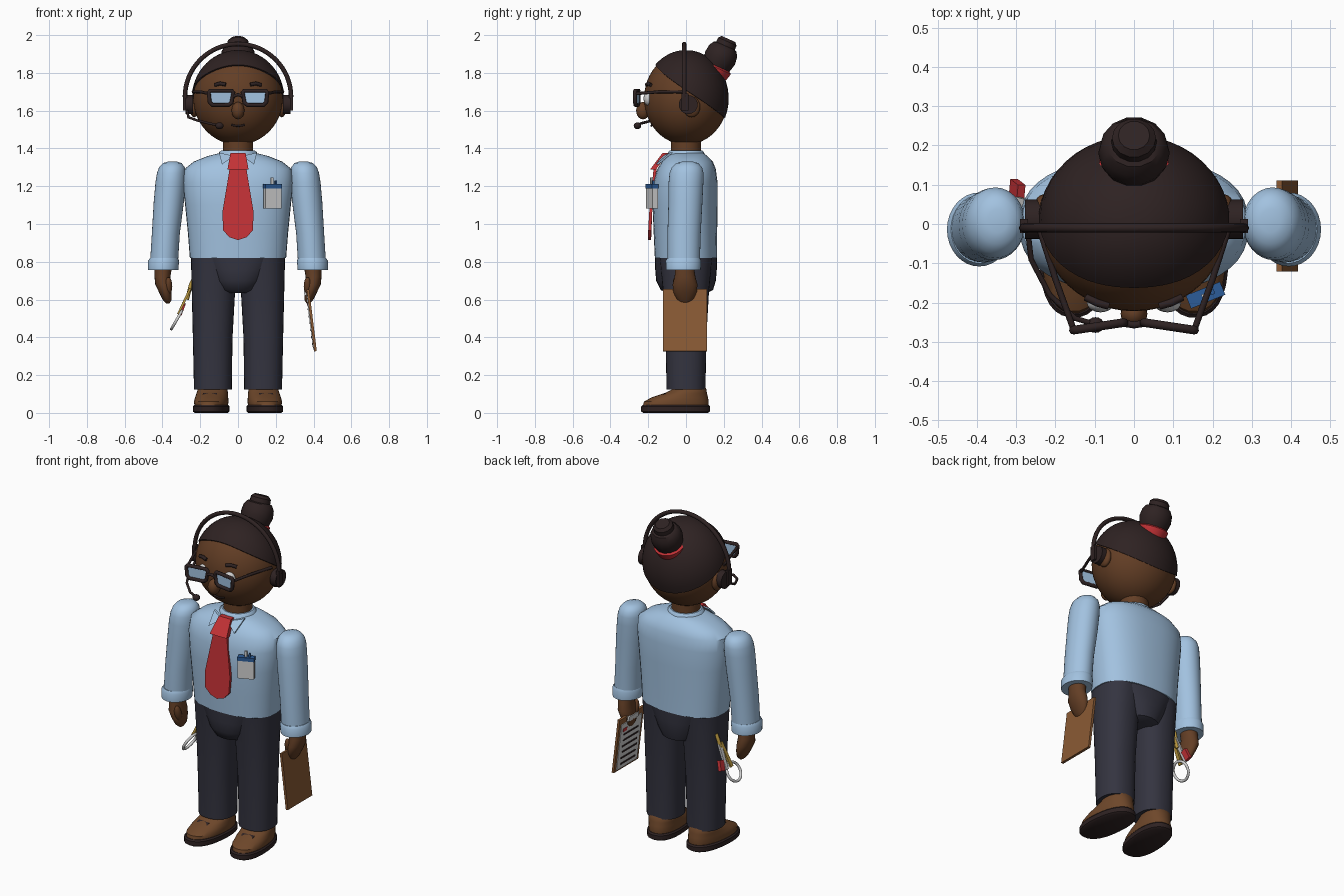
import bpy, math
from math import sin, cos, pi, radians
from mathutils import Vector, Matrix

if "Cube" in bpy.data.objects:
    bpy.data.objects.remove(bpy.data.objects["Cube"])


def material(name, hexa):
    lin = lambda c: c / 12.92 if c <= 0.04045 else ((c + 0.055) / 1.055) ** 2.4
    m = bpy.data.materials.new(name)
    m.diffuse_color = [lin(int(hexa[i:i + 2], 16) / 255) for i in (0, 2, 4)] + [1]
    m.use_nodes = True
    m.node_tree.nodes["Principled BSDF"].inputs["Base Color"].default_value = m.diffuse_color
    return m


SKIN = material("skin", "633E25")
DARK = material("dark_hair", "2E2222")
SHIRT = material("light_blue", "A2C2E0")
NAVY = material("trouser_grey", "343440")
RED = material("red", "C43236")
WHITE = material("white_grey", "CFCFCF")
BOARD = material("board_brown", "8A5A34")
SHOE = material("shoe_brown", "6E472A")
GOLD = material("gold", "B8963E")
BLUE = material("pen_blue", "2C5C98")


def finish(ob, mat, angle=40):
    ob.data.materials.append(mat)
    bpy.ops.object.select_all(action='DESELECT')
    ob.select_set(True)
    bpy.context.view_layer.objects.active = ob
    if angle:
        bpy.ops.object.shade_smooth_by_angle(angle=radians(angle))
    return ob


def mesh(name, verts, faces, mat, angle=40):
    me = bpy.data.meshes.new(name)
    me.from_pydata(verts, [], faces)
    ob = bpy.data.objects.new(name, me)
    bpy.context.collection.objects.link(ob)
    return finish(ob, mat, angle)


def skin_rings(name, rings, mat, angle=40):
    """Bridge closed rings of points and cap both ends."""
    n = len(rings[0])
    faces = [(r * n + i, r * n + (i + 1) % n, (r + 1) * n + (i + 1) % n, (r + 1) * n + i)
             for r in range(len(rings) - 1) for i in range(n)]
    last = (len(rings) - 1) * n
    faces += [tuple(reversed(range(n))), tuple(range(last, last + n))]
    return mesh(name, [p for r in rings for p in r], faces, mat, angle)


def loft(name, rows, mat, power=2.0, n=32, angle=40):
    """Rows of (z, centre x, centre y, radius x, radius y), superellipse sections."""
    def ring(z, cx, cy, rx, ry):
        out = []
        for i in range(n):
            c, s = cos(2 * pi * i / n), sin(2 * pi * i / n)
            out.append((cx + rx * math.copysign(abs(c) ** (2 / power), c),
                        cy + ry * math.copysign(abs(s) ** (2 / power), s), z))
        return out
    return skin_rings(name, [ring(*r) for r in rows], mat, angle)


def ball(name, loc, size, mat, seg=32):
    bpy.ops.mesh.primitive_uv_sphere_add(segments=seg, ring_count=seg // 2, location=loc)
    ob = bpy.context.object
    ob.name, ob.scale = name, size
    return finish(ob, mat)


def box(name, loc, size, mat, rot=(0, 0, 0)):
    bpy.ops.mesh.primitive_cube_add(size=1, location=loc, rotation=rot)
    ob = bpy.context.object
    ob.name, ob.scale = name, size
    return finish(ob, mat, 0)


def tube(name, pts, radius, mat, closed=False):
    cu = bpy.data.curves.new(name, 'CURVE')
    cu.dimensions, cu.bevel_depth, cu.bevel_resolution = '3D', radius, 2
    cu.use_fill_caps = True
    sp = cu.splines.new('POLY')
    sp.points.add(len(pts) - 1)
    sp.use_cyclic_u = closed
    for p, q in zip(sp.points, pts):
        p.co = (*q, 1)
    ob = bpy.data.objects.new(name, cu)
    bpy.context.collection.objects.link(ob)
    bpy.ops.object.select_all(action='DESELECT')
    ob.select_set(True)
    bpy.context.view_layer.objects.active = ob
    bpy.ops.object.convert(target='MESH')
    return finish(bpy.context.object, mat, 50)


def plate(name, pts, depth, mat):
    """Flat outline given thickness along y."""
    return skin_rings(name, [pts, [(x, y + depth, z) for x, y, z in pts]], mat, 0)


# Head, neck and face
HC = Vector((0, 0, 1.665))
ball("head", HC, (0.237, 0.222, 0.245), SKIN, 48)
loft("neck", [(1.34, 0, 0, .08, .08), (1.46, 0, 0, .078, .078)], SKIN)
ball("nose", (0, -.228, 1.60), (.034, .036, .046), SKIN, 20)
tube("mouth", [(x, -.184 + x * x * 2, 1.519 + x * x * 5) for x in (-.036, -.018, 0, .018, .036)], .005, DARK)

# Hair cap whose hairline drops from the forehead to the nape
rings = []
for k in range(1, 15):
    ring = []
    for i in range(48):
        a = 2 * pi * i / 48
        t = radians(80 + 34 * sin(a)) * min(k, 13) / 13
        g = 1.0 if k < 14 else .94          # last ring turns inward
        ring.append(HC + Vector((.245 * g * sin(t) * cos(a), .226 * g * sin(t) * sin(a), .256 * g * cos(t))))
    rings.append(ring)
skin_rings("hair", rings[::-1], DARK)

# Bun with red hair band
tilt = Matrix.Translation((0, .152, 1.815)) @ Matrix.Rotation(radians(-24), 4, 'X')
bun = loft("hair_bun", [(0, 0, 0, .07, .07), (.035, 0, 0, .082, .08), (.07, 0, 0, .091, .088),
                        (.11, 0, 0, .086, .083), (.135, 0, 0, .07, .068), (.14, 0, 0, .058, .056),
                        (.165, 0, 0, .056, .054), (.18, 0, 0, .04, .04)], DARK, n=14, angle=35)
band = loft("hair_band", [(-.03, 0, 0, .075, .075), (0, 0, 0, .086, .084), (.015, 0, 0, .088, .086),
                          (.025, 0, 0, .075, .073)], RED, n=24)
bun.matrix_world = band.matrix_world = tilt

# Headset band and microphone
tube("headset_band", [(.281 * cos(pi * i / 32), -.01, 1.672 + .281 * sin(pi * i / 32)) for i in range(33)], .012, DARK)
tube("mic_boom", [(-.272, -.0, 1.61), (-.262, -.09, 1.565), (-.215, -.18, 1.548), (-.15, -.24, 1.532), (-.1, -.255, 1.522)],
     .007, DARK)
ball("mic_tip", (-.098, -.257, 1.52), (.022, .02, .018), DARK, 16)

# Glasses bridge
lens_y = lambda x: -.25 - (abs(x) - .02) * .15
tube("glasses_bridge", [(-.03, -.252, 1.675), (0, -.257, 1.685), (.03, -.252, 1.675)], .009, DARK)

for s, side in ((-1, "right"), (1, "left")):
    # Glasses
    outline = [(.025, 1.695), (.034, 1.706), (.146, 1.706), (.155, 1.695), (.15, 1.645),
               (.136, 1.63), (.05, 1.63), (.034, 1.642)]
    pts = [(s * x, lens_y(x), z) for x, z in outline]
    tube(f"{side}_glasses_rim", pts, .011, DARK, True)
    plate(f"{side}_lens", pts, .006, SHIRT)
    tube(f"{side}_temple", [(s * .155, -.265, 1.69), (s * .2, -.14, 1.70), (s * .238, -.02, 1.70)], .008, DARK)
    # Eye, brow, ear and ear cup
    ball(f"{side}_eye", (s * .085, -.2, 1.665), (.035, .025, .038), WHITE, 16)
    tube(f"{side}_brow", [(s * .065, -.208, 1.738), (s * .095, -.2, 1.744), (s * .122, -.186, 1.736)], .01, DARK)
    ball(f"{side}_ear", (s * .232, .03, 1.62), (.025, .045, .055), SKIN, 20)
    bpy.ops.mesh.primitive_cylinder_add(vertices=24, radius=.05, depth=.038, location=(s * .258, .012, 1.632),
                                        rotation=(0, pi / 2, 0))
    cup = bpy.context.object
    cup.name = f"{side}_ear_cup"
    finish(cup, DARK)
    box(f"{side}_cup_hinge", (s * .28, -.005, 1.645), (.02, .035, .09), DARK)

    # Sleeve, cuff, hand
    loft(f"{side}_sleeve", [(.79, s * .392, -.012, .074, .085), (.95, s * .382, -.01, .074, .088),
                            (1.12, s * .366, -.003, .08, .09), (1.22, s * .357, 0, .08, .092),
                            (1.27, s * .353, .003, .076, .09), (1.30, s * .350, .005, .068, .08),
                            (1.322, s * .348, .007, .05, .058), (1.33, s * .347, .008, .025, .03)], SHIRT)
    loft(f"{side}_cuff", [(.757, s * .396, -.014, .06, .07), (.757, s * .396, -.014, .08, .092),
                          (.805, s * .394, -.014, .082, .094), (.82, s * .392, -.013, .074, .087)], SHIRT)
    loft(f"{side}_hand", [(.58, s * .372, -.005, .01, .02), (.6, s * .375, -.005, .024, .045), (.64, s * .385, -.005, .034, .062),
                          (.68, s * .396, -.005, .042, .066), (.72, s * .4, -.005, .042, .055),
                          (.77, s * .396, -.008, .046, .05)], SKIN, n=20)
    thumb = ball(f"{side}_thumb", (s * .368, -.045, .67), (.02, .022, .05), SKIN, 16)
    thumb.rotation_euler = (radians(15), 0, 0)

    # Trouser leg
    loft(f"{side}_leg", [(.125, s * .133, .0, .09, .09), (.125, s * .133, 0, .1, .103), (.4, s * .134, 0, .105, .108),
                         (.65, s * .13, .0, .115, .122), (.82, s * .127, 0, .122, .14)], NAVY, 2.3)
    # Shoe and sole, turned slightly outward
    sole = loft(f"{side}_sole", [(0, 0, 0, .085, .172), (.008, 0, 0, .095, .184), (.034, 0, 0, .095, .184),
                                 (.042, 0, 0, .088, .176)], DARK, 2.3)
    shoe = loft(f"{side}_shoe", [(.038, 0, 0, .086, .174), (.06, 0, .004, .09, .172), (.082, 0, .022, .086, .15),
                                 (.105, 0, .055, .082, .112), (.13, 0, .078, .078, .084), (.14, 0, .078, .07, .076)],
                SHOE, 2.2)
    strap = box(f"{side}_shoe_slot", (0, 0, 0), (.075, .02, .02), DARK)
    for ob in (sole, shoe, strap):
        ob.matrix_world = Matrix.Translation((s * .142, -.055, 0)) @ Matrix.Rotation(s * radians(6), 4, 'Z') @ (
            Matrix.Translation((0, -.062, .096)) @ Matrix.Rotation(radians(25), 4, 'X')
            @ Matrix.Diagonal((.075, .02, .012, 1)) if ob is strap else Matrix())
    # Collar flap
    plate(f"{side}_collar_flap", [(s * .02, -.125, 1.36), (s * .1, -.085, 1.378), (s * .085, -.16, 1.315)], .015, SHIRT)

# Hips and shirt body
loft("hips", [(.635, 0, .005, .08, .105), (.65, 0, .005, .115, .138), (.7, 0, 0, .15, .158), (.76, 0, 0, .185, .163),
              (.83, 0, 0, .245, .163)], NAVY, 2.2)
loft("shirt_body", [(.82, 0, 0, .24, .15), (.82, 0, 0, .255, .165), (.95, 0, -.003, .265, .168),
                    (1.1, 0, -.005, .28, .172), (1.22, 0, -.003, .292, .17), (1.29, 0, .003, .285, .155),
                    (1.33, 0, .007, .235, .135), (1.36, 0, .008, .16, .105), (1.375, 0, .008, .1, .085)], SHIRT, 2.4, 40)
loft("collar", [(1.35, 0, 0, .11, .105), (1.38, 0, 0, .1, .095), (1.39, 0, 0, .088, .086)], SHIRT)

# Tie blade and knot
blade = [(-.045, -.172, 1.29), (-.083, -.195, 1.06), (-.078, -.2, .965), (-.045, -.2, .93), (0, -.2, .915),
         (.045, -.2, .93), (.078, -.2, .965), (.083, -.195, 1.06), (.045, -.172, 1.29)]
plate("tie_blade", blade, .016, RED)
skin_rings("tie_knot", [[(x, y + d, z) for x, y, z in ((-.04, -.125, 1.375), (-.056, -.19, 1.288),
                                                       (.056, -.19, 1.288), (.04, -.125, 1.375))]
                        for d in (0, .03)], RED, 0)

# Pocket holder with pens
turn = (0, 0, radians(22))
box("pocket_holder", (.182, -.18, 1.14), (.09, .03, .115), WHITE, turn)
box("pocket_trim", (.182, -.181, 1.2), (.094, .036, .022), BLUE, turn)
box("pen", (.18, -.183, 1.22), (.014, .012, .05), WHITE, turn)
box("pen_second", (.2, -.173, 1.215), (.01, .012, .03), BLUE, turn)

# Clipboard with paper, clip and text lines on its inner face
lean = Matrix.Translation((.39, -.005, .49)) @ Matrix.Rotation(radians(-7), 4, 'Y')


def on_board(name, loc, size, mat):
    box(name, (0, 0, 0), (1, 1, 1), mat).matrix_world = lean @ Matrix.Translation(loc) @ Matrix.Diagonal((*size, 1))


on_board("clipboard", (0, 0, 0), (.014, .232, .33), BOARD)
on_board("paper", (-.009, 0, -.012), (.005, .195, .285), WHITE)
on_board("clip", (-.014, 0, .15), (.016, .09, .03), WHITE)
on_board("red_mark", (-.0125, .06, .09), (.003, .035, .02), RED)
for i in range(6):
    on_board(f"text_line_{i + 1}", (-.0125, -.005 * (i % 2), .06 - i * .037), (.003, .14, .01), DARK)

# Key ring, keys and red tag hanging at the hip
rc, u, v = Vector((-.325, .01, .492)), Vector((0, 1, 0)), Vector((.5, 0, .866))
tube("key_ring", [rc + .055 * (u * cos(pi * i / 12) + v * sin(pi * i / 12)) for i in range(24)], .008, WHITE, True)
tube("belt_loop", [(-.235, .05, .71), (-.25, .05, .68), (-.27, .045, .6)], .01, GOLD)
for name, y, mat in (("gold_key", .025, GOLD), ("steel_key", .055, WHITE)):
    box(name, (-.285, y, .59), (.012, .022, .15), mat, (radians(y * 400 - 15), radians(25), 0))
box("red_tag", (-.297, .09, .55), (.02, .035, .06), RED, (radians(15), radians(20), 0))
